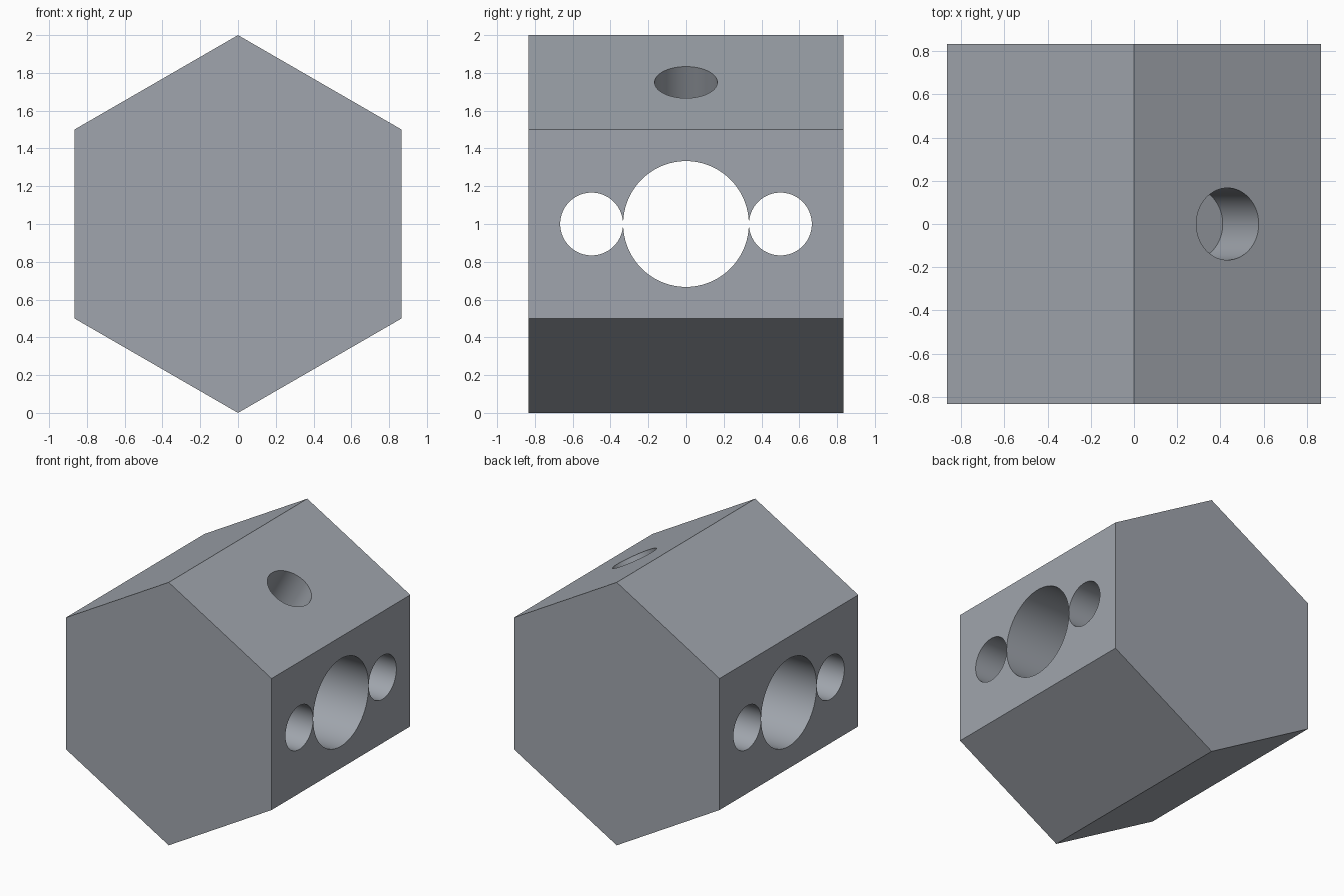
import bpy
from math import radians, sin, cos
from mathutils import Vector

if "Cube" in bpy.data.objects:
    bpy.data.objects.remove(bpy.data.objects["Cube"])

HALF = 0.833       # half the block's length along y
FACE = cos(radians(30))  # distance from the axis to each flat


def cylinder(name, sides, radius, depth, location, rotation):
    bpy.ops.mesh.primitive_cylinder_add(vertices=sides, radius=radius, depth=depth,
                                        location=location, rotation=rotation)
    obj = bpy.context.object
    obj.name = name
    bpy.ops.object.transform_apply(location=False, rotation=True, scale=False)
    return obj


def drill(target, name, radius, depth, location, rotation):
    cutter = cylinder(name, 96, radius, depth, location, rotation)
    cutter.hide_render = True
    mod = target.modifiers.new(name, 'BOOLEAN')
    mod.operation = 'DIFFERENCE'
    mod.solver = 'EXACT'
    mod.object = cutter
    bpy.context.view_layer.objects.active = target
    bpy.ops.object.modifier_apply(modifier=mod.name)
    bpy.data.objects.remove(cutter, do_unlink=True)


# Hexagonal block lying along y, with a corner at top and bottom
block = cylinder("hex_block", 6, 1.0, 2 * HALF, (0, 0, 1), (radians(90), 0, 0))

# Main bore and two side bores, straight through along x
for name, radius, y in (("main_bore", 0.333, 0), ("front_bore", 0.1662, -0.5),
                        ("back_bore", 0.1662, 0.5)):
    drill(block, name, radius, 3, (0, y, 1), (0, radians(90), 0))

# Blind hole square to the upper right flat, 0.333 deep
tilt = radians(30)
normal = Vector((sin(tilt), 0, cos(tilt)))
bottom = FACE - 0.333
length = 0.8
drill(block, "set_screw_hole", 0.1667, length,
      Vector((0, 0, 1)) + normal * (bottom + length / 2), (0, tilt, 0))

# Dark bluish steel over the whole block
steel = bpy.data.materials.new("dark_steel")
steel.diffuse_color = (0.352, 0.378, 0.418, 1)
steel.use_nodes = True
steel.node_tree.nodes["Principled BSDF"].inputs["Base Color"].default_value = steel.diffuse_color
block.data.materials.clear()
block.data.materials.append(steel)

# Round walls smooth, all corners sharp
bpy.ops.object.select_all(action='DESELECT')
block.select_set(True)
bpy.context.view_layer.objects.active = block
bpy.ops.object.shade_smooth_by_angle(angle=radians(30))
